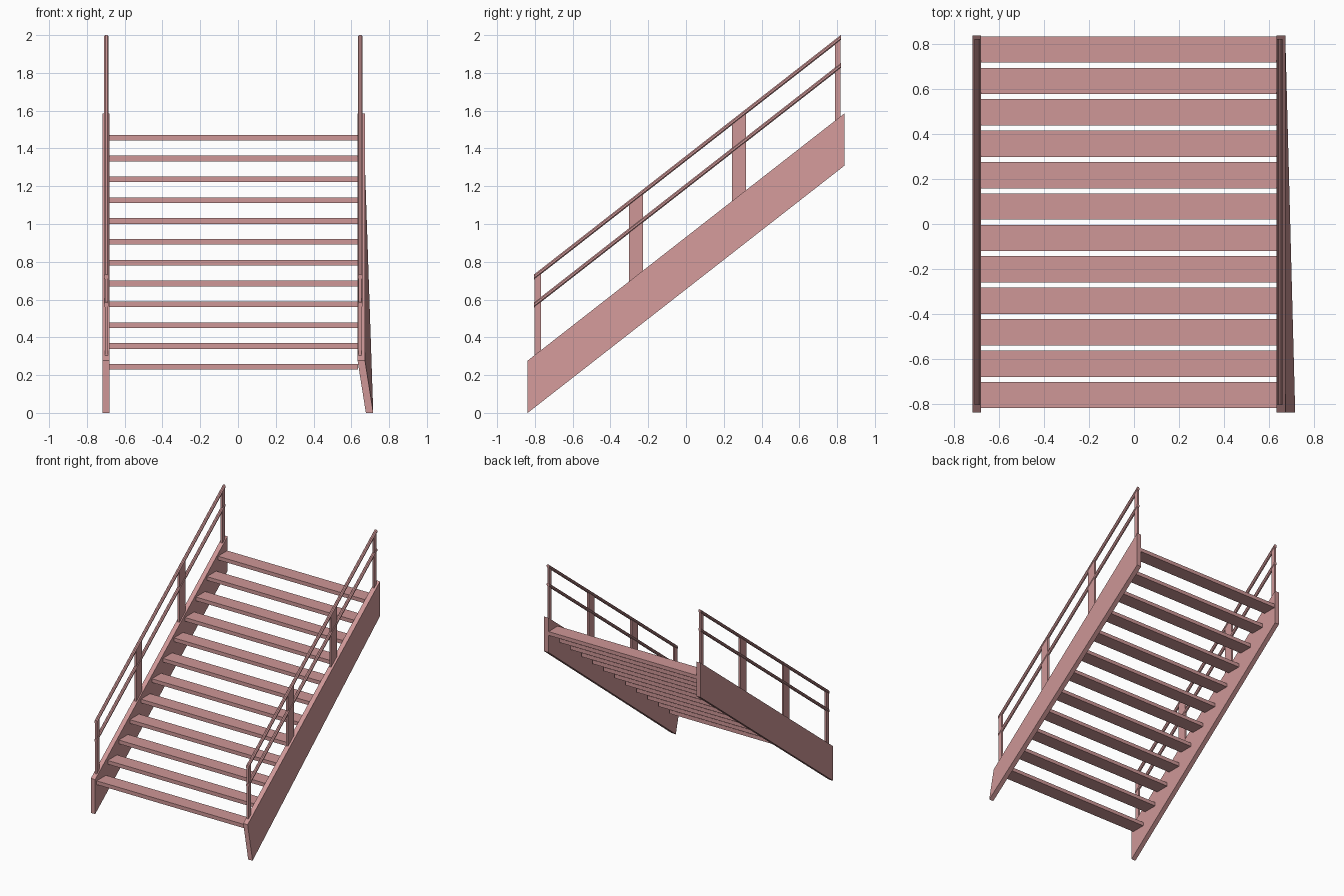
import bpy, bmesh, math

if "Cube" in bpy.data.objects:
    bpy.data.objects.remove(bpy.data.objects["Cube"])

mat = bpy.data.materials.new("rose_paint")
mat.diffuse_color = (0.62, 0.31, 0.31, 1)
mat.use_nodes = True
mat.node_tree.nodes["Principled BSDF"].inputs["Base Color"].default_value = mat.diffuse_color
SLOPE = 1.308 / 1.676


def make(name, bm):
    bmesh.ops.recalc_face_normals(bm, faces=bm.faces)
    me = bpy.data.meshes.new(name)
    bm.to_mesh(me)
    bm.free()
    me.materials.append(mat)
    ob = bpy.data.objects.new(name, me)
    bpy.context.collection.objects.link(ob)


def loft(name, a, b):
    """Solid between two matching outlines."""
    bm = bmesh.new()
    va = [bm.verts.new(p) for p in a]
    vb = [bm.verts.new(p) for p in b]
    n = len(a)
    bm.faces.new(va)
    bm.faces.new(vb[::-1])
    for i in range(n):
        j = (i + 1) % n
        bm.faces.new((va[i], vb[i], vb[j], va[j]))
    make(name, bm)


def side_panel(name, x0, x1, outline, shift=0):
    """Plate from a (y, z) outline; shift moves its first corner sideways."""
    loft(name, *[[(x + (shift if i == 0 else 0), y, z)
                  for i, (y, z) in enumerate(outline)] for x in (x0, x1)])


def stringer_top(y):
    return 0.277 + SLOPE * (y + 0.838)


def rail(name, x, z_front, r):
    """Eight-sided sloping rail with upright ends."""
    ring = [(r * math.cos(math.radians(22.5 + 45 * k)),
             r * 1.1 * math.sin(math.radians(22.5 + 45 * k))) for k in range(8)]
    loft(name, *[[(x + u, y, z_front + SLOPE * (y + 0.805) + v) for u, v in ring]
                 for y in (-0.805, 0.821)])


# Stringers: the right one has its front foot splayed outward
STRINGER = [(-0.838, 0), (0.838, 1.308), (0.838, 1.585), (-0.838, 0.277)]
side_panel("left_stringer", -0.717, -0.679, STRINGER)
side_panel("right_stringer", 0.633, 0.672, STRINGER, 0.044)

# Treads
for i in range(12):
    y, z = -0.818 + 0.1395 * i, 0.229 + 0.1103 * i
    side_panel(f"tread_{i + 1}", -0.681, 0.635,
               [(y, z), (y + 0.117, z), (y + 0.117, z + 0.03), (y, z + 0.03)])

# Railings on both sides
for side, x in (("left", -0.697), ("right", 0.647)):
    rail(f"{side}_handrail", x, 0.719, 0.0135)
    rail(f"{side}_middle_rail", x, 0.571, 0.0135)
    for k, (y0, y1) in enumerate([(-0.803, -0.768), (-0.302, -0.228),
                                  (0.243, 0.317), (0.788, 0.819)]):
        lift = 0.719 + SLOPE * (0.838 - 0.805) - 0.277
        b0, b1 = stringer_top(y0), stringer_top(y1)
        side_panel(f"{side}_post_{k + 1}", x - 0.008, x + 0.008,
                   [(y0, b0 - 0.005), (y1, b1 - 0.005),
                    (y1, b1 + 0.719 - stringer_top(-0.805)),
                    (y0, b0 + 0.719 - stringer_top(-0.805))])
